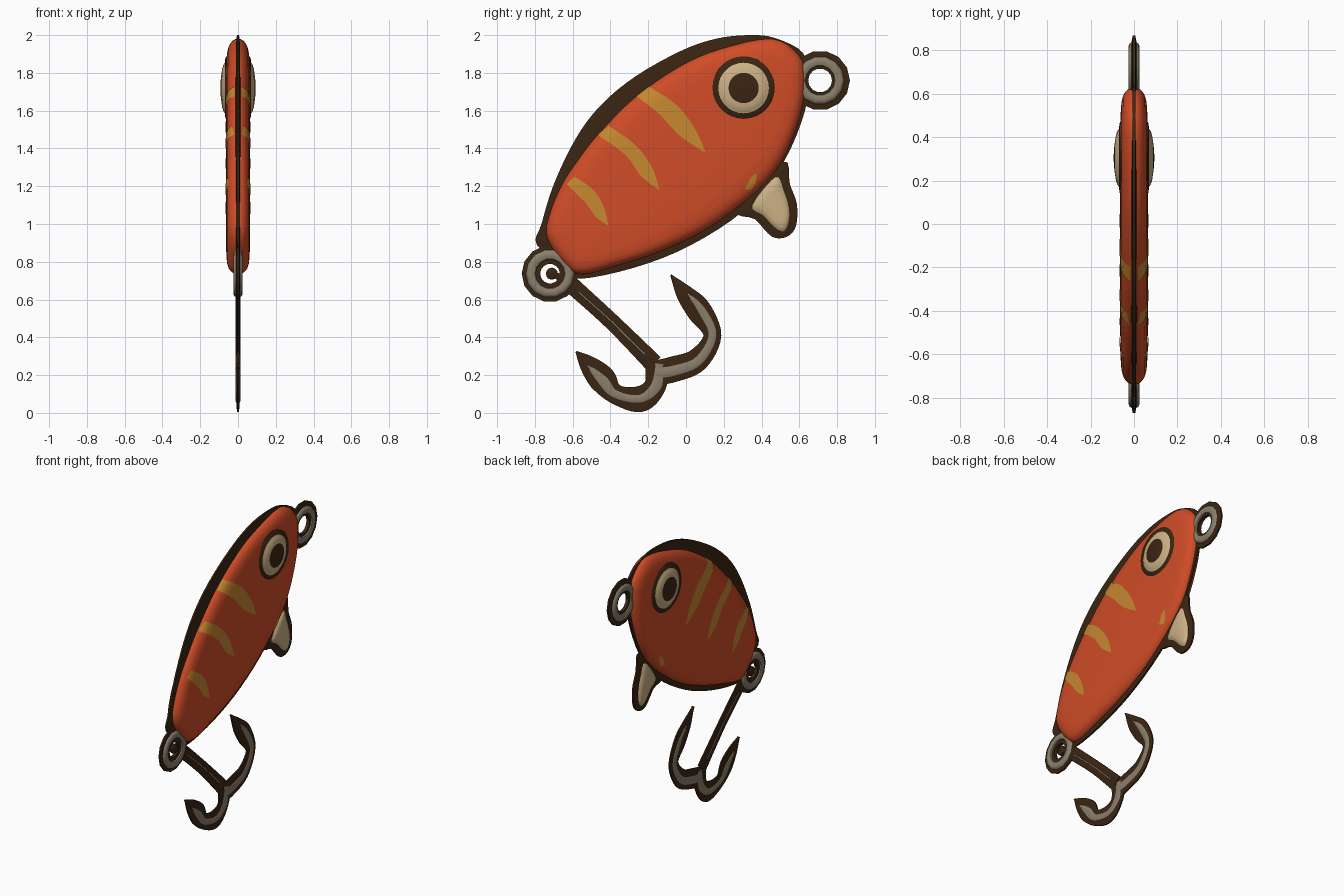
import bpy, bmesh, math
from mathutils import Vector
from mathutils.bvhtree import BVHTree

if "Cube" in bpy.data.objects:
    bpy.data.objects.remove(bpy.data.objects["Cube"])


def material(name, rgb):
    m = bpy.data.materials.new(name)
    lin = [((c / 255 + 0.055) / 1.055) ** 2.4 for c in rgb]
    m.diffuse_color = (*lin, 1)
    m.use_nodes = True
    m.node_tree.nodes["Principled BSDF"].inputs["Base Color"].default_value = m.diffuse_color
    return m


ORANGE = material("orange paint", (208, 76, 39))
GOLD = material("gold stripe", (198, 136, 48))
DARK = material("dark brown edge", (58, 37, 18))
STEEL = material("grey steel", (138, 127, 108))
CREAM = material("cream", (204, 177, 134))


def finish(name, bm, mats, angle=40):
    """Turn a +x half into an object mirrored across x = 0."""
    bmesh.ops.remove_doubles(bm, verts=bm.verts, dist=1e-5)
    bmesh.ops.recalc_face_normals(bm, faces=bm.faces)
    if sum(f.normal.x * f.calc_area() for f in bm.faces) < 0:
        bmesh.ops.reverse_faces(bm, faces=bm.faces)
    me = bpy.data.meshes.new(name)
    bm.to_mesh(me)
    bm.free()
    for m in mats:
        me.materials.append(m)
    ob = bpy.data.objects.new(name, me)
    bpy.context.collection.objects.link(ob)
    mod = ob.modifiers.new("Mirror", 'MIRROR')
    mod.merge_threshold = 0.0005
    bpy.ops.object.select_all(action='DESELECT')
    ob.select_set(True)
    bpy.context.view_layer.objects.active = ob
    bpy.ops.object.shade_smooth_by_angle(angle=math.radians(angle))
    return ob


def spline(pts, n, closed=False):
    """Catmull-Rom curve through points of any dimension."""
    pts = [Vector(p) for p in pts]
    k = len(pts)
    get = (lambda i: pts[i % k]) if closed else (lambda i: pts[max(0, min(k - 1, i))])
    out = []
    for i in range(k if closed else k - 1):
        a, b, c, d = get(i - 1), get(i), get(i + 1), get(i + 2)
        for j in range(n):
            t = j / n
            out.append(0.5 * (2 * b + (c - a) * t + (2 * a - 5 * b + 4 * c - d) * t * t
                              + (3 * b - a - 3 * c + d) * t ** 3))
    if not closed:
        out.append(pts[-1])
    return out


def bridge(bm, rings, closed=True, mats=None):
    n = len(rings[0])
    for i, (r, s) in enumerate(zip(rings, rings[1:])):
        for j in range(n if closed else n - 1):
            k = (j + 1) % n
            f = bm.faces.new((r[j], r[k], s[k], s[j]))
            if mats:
                f.material_index = mats[i]


def pillow(name, outline, spine, profile, mat):
    """Outline in (y, z) drawn in towards a spine segment, raised along x."""
    a, b = Vector(spine[0]), Vector(spine[1])
    pts = spline(outline, 4, True)
    bm = bmesh.new()
    rings = []
    for k, x in profile:
        ring = []
        for p in pts:
            t = (p - a).dot(b - a) / max((b - a).length_squared, 1e-9)
            q = p.lerp(a.lerp(b, max(0, min(1, t))), k)
            ring.append(bm.verts.new((x, q.x, q.y)))
        rings.append(ring)
    bridge(bm, rings)
    bm.faces.new(rings[-1])
    return finish(name, bm, [mat])


def lathe(name, centre, profile, sides, mats, index=None):
    """Spin (radius, x) points about the x axis at centre (y, z)."""
    bm = bmesh.new()
    rings = [[bm.verts.new((x, centre[0] + r * math.cos(2 * math.pi * i / sides),
                            centre[1] + r * math.sin(2 * math.pi * i / sides)))
              for i in range(sides)] for r, x in profile]
    bridge(bm, rings, mats=index)
    return finish(name, bm, mats)


def stroke(name, path, t, mat, scale=1.0):
    """Flat tapered wire along (y, z, half width)."""
    pts = spline(path, 6)
    bm = bmesh.new()
    rings = []
    for i, p in enumerate(pts):
        d = pts[min(i + 1, len(pts) - 1)] - pts[max(i - 1, 0)]
        n = Vector((-d.y, d.x)).normalized()
        w = max(p.z * scale, 0.002)
        rings.append([bm.verts.new((x, p.x + n.x * w * u, p.y + n.y * w * u)) for u, x in
                      ((-1, 0), (-1, t * .5), (-.5, t), (.5, t), (1, t * .5), (1, 0))])
    bridge(bm, rings, closed=False)
    for r in (rings[0], rings[-1]):
        bm.faces.new(r)
    return finish(name, bm, [mat])


# Body: orange pillow with a thin dark keel plate around it
body_line = [(.455, 1.98), (.6, 1.89), (.63, 1.765), (.605, 1.58), (.525, 1.37), (.42, 1.22),
             (.26, 1.08), (.075, .955), (-.14, .855), (-.35, .785), (-.55, .735), (-.645, .79),
             (-.735, .93), (-.72, 1.055), (-.655, 1.21), (-.57, 1.34), (-.465, 1.475),
             (-.27, 1.67), (-.03, 1.835), (.18, 1.925)]
keel_line = [(.33, 2.0), (.47, 1.985), (.62, 1.905), (.64, 1.765), (.63, 1.6), (.515, 1.325),
             (.31, 1.075), (.02, .885), (-.27, .77), (-.56, .71), (-.635, .76), (-.79, .89),
             (-.765, 1.0), (-.7, 1.21), (-.585, 1.45), (-.455, 1.625), (-.27, 1.78),
             (-.03, 1.915), (.155, 1.98)]
spine = ((-.4, 1.02), (.28, 1.6))
body = pillow("body", body_line, spine,
              [(0, 0), (0, .012), (.025, .028), (.06, .04), (.11, .05), (.2, .058),
               (.36, .062), (.8, .064)], ORANGE)
pillow("keel_plate", keel_line, spine, [(0, 0), (0, .006), (.2, .013), (.5, .013)], DARK)

# Belly fin
pillow("fin_edge", [(.275, 1.075), (.515, 1.33), (.55, 1.21), (.587, 1.105), (.582, .99),
                    (.535, .933), (.455, .933), (.365, 1.025)],
       ((.43, 1.14), (.5, 1.03)), [(0, 0), (0, .006), (.3, .013), (.6, .013)], DARK)
pillow("fin", [(.35, 1.1), (.475, 1.25), (.52, 1.17), (.55, 1.065), (.535, .975),
               (.487, .965), (.41, 1.04)],
       ((.44, 1.13), (.5, 1.03)), [(0, 0), (0, .012), (.15, .022), (.4, .028), (.8, .03)], CREAM)

# Painted stripes, laid on the body surface
bm = bmesh.new()
bm.from_mesh(body.data)
skin = BVHTree.FromBMesh(bm)
bm.free()


def on_skin(p):
    hit = skin.ray_cast(Vector((1, p.x, p.y)), Vector((-1, 0, 0)))
    if hit[0] is None:
        hit = skin.find_nearest(Vector((0.005, p.x, p.y)))
    n = hit[1] if hit[1].x > 0 else -hit[1]
    return hit[0] + n * 0.004


stripes = [
    ([(-.26, 1.675), (-.14, 1.58), (-.03, 1.465), (.105, 1.375)],
     [(-.195, 1.725), (-.05, 1.63), (.05, 1.5), (.105, 1.375)]),
    ([(-.465, 1.47), (-.32, 1.365), (-.235, 1.25), (-.14, 1.18)],
     [(-.41, 1.52), (-.27, 1.42), (-.18, 1.3), (-.14, 1.18)]),
    ([(-.63, 1.21), (-.535, 1.115), (-.475, 1.035), (-.41, .99)],
     [(-.59, 1.25), (-.49, 1.18), (-.435, 1.09), (-.41, .99)]),
    ([(.31, 1.185), (.325, 1.21), (.345, 1.25), (.375, 1.27)],
     [(.345, 1.185), (.36, 1.205), (.37, 1.23), (.375, 1.27)])]
for i, (left, right) in enumerate(stripes):
    bm = bmesh.new()
    rows = [[bm.verts.new(on_skin(a.lerp(b, j / 4))) for j in range(5)]
            for a, b in zip(spline(left, 14), spline(right, 14))]
    bridge(bm, rows, closed=False)
    finish(f"stripe_{i + 1}", bm, [GOLD], 60)

# Eyes: dark socket, cream iris, dark pupil
lathe("eye", (.305, 1.72),
      [(.168, .03), (.168, .06), (.16, .067), (.134, .069), (.122, .078), (.1, .084),
       (.08, .087), (.05, .091), (.025, .093), (0, .094)],
      28, [DARK, CREAM], [0, 0, 0, 1, 1, 1, 0, 0, 0])

# Line ring at the nose and hook ring at the tail
for name, c, hole, outer in (("nose_ring", (.71, 1.76), .063, .158),
                             ("tail_ring", (-.72, .737), .052, .15)):
    lathe(name + "_edge", c, [(hole, 0), (hole, .012), (outer - .03, .012), (outer, .006),
                              (outer, 0)], 14, [DARK])
    lathe(name, c, [(.076, .01), (.08, .02), (.094, .025), (.11, .025), (.122, .02),
                    (.128, .01)], 14, [STEEL])

# Hook eye seen inside the tail ring
lathe("hook_eye", (-.71, .737), [(.032, 0), (.032, .01), (.02, .016), (0, .018)], 12, [DARK])
stroke("hook_eye_link", [(-.71, .737, .015), (-.65, .71, .02)], .01, DARK)

# Double hook: dark flat wire with a raised steel core
shank = [(-.61, .68, .045), (-.39, .48, .043), (-.17, .26, .05)]
front_bend = [(-.17, .21, .065), (-.07, .23, .068), (.06, .28, .062), (.14, .41, .047),
              (.07, .54, .066), (-.005, .63, .048), (-.08, .73, .004)]
rear_bend = [(-.15, .25, .065), (-.165, .14, .058), (-.245, .073, .069), (-.375, .1, .052),
             (-.445, .18, .072), (-.52, .26, .048), (-.582, .325, .004)]
for name, path in (("hook_shank", shank), ("hook_front_bend", front_bend),
                   ("hook_rear_bend", rear_bend)):
    stroke(name, path, .009, DARK)
stroke("hook_shank_core", [(-.57, .64, .007), (-.39, .48, .007), (-.22, .31, .007)], .0115, STEEL)
stroke("hook_front_core", [(-.16, .21, .035), (-.06, .225, .034), (.065, .275, .03),
                           (.14, .41, .026), (.085, .54, .026), (.01, .63, .008)], .0125, STEEL)
stroke("hook_rear_core", [(-.14, .26, .025), (-.16, .14, .035), (-.245, .075, .026),
                          (-.375, .1, .026), (-.44, .17, .034), (-.52, .25, .008)],
       .0125, STEEL)
